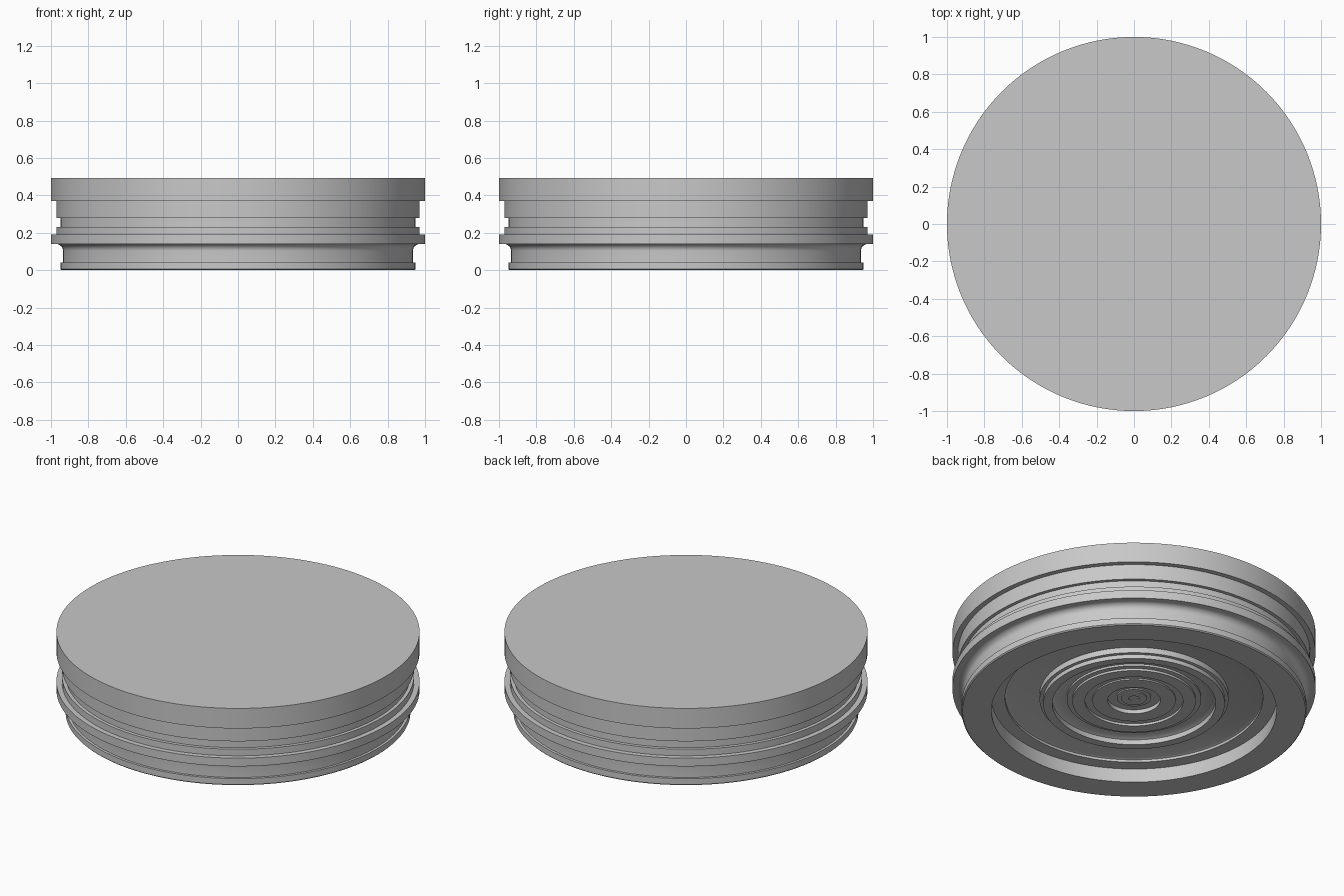
import bpy
import bmesh
import math

if "Cube" in bpy.data.objects:
    bpy.data.objects.remove(bpy.data.objects["Cube"], do_unlink=True)

SEGMENTS = 128

grey = bpy.data.materials.new("plain grey")
grey.use_nodes = True
colour = (0.58, 0.58, 0.58, 1)
grey.diffuse_color = colour
grey.node_tree.nodes["Principled BSDF"].inputs["Base Color"].default_value = colour


def lathe(name, profile):
    """Spin an (r, z) profile around the vertical axis."""
    bm = bmesh.new()
    verts = [bm.verts.new((r, 0, z)) for r, z in profile]
    edges = [bm.edges.new(pair) for pair in zip(verts, verts[1:])]
    bmesh.ops.spin(bm, geom=verts + edges, cent=(0, 0, 0), axis=(0, 0, 1),
                   angle=math.tau, steps=SEGMENTS, use_duplicate=False)
    bmesh.ops.remove_doubles(bm, verts=bm.verts, dist=0.0001)
    bmesh.ops.recalc_face_normals(bm, faces=bm.faces)
    mesh = bpy.data.meshes.new(name)
    bm.to_mesh(mesh)
    bm.free()
    mesh.materials.append(grey)
    obj = bpy.data.objects.new(name, mesh)
    bpy.context.collection.objects.link(obj)
    bpy.ops.object.select_all(action='DESELECT')
    obj.select_set(True)
    bpy.context.view_layer.objects.active = obj
    bpy.ops.object.shade_smooth_by_angle(angle=math.radians(30))
    return obj


# Outer wall: top disc, stepped grooves and flange
top_and_grooves = [
    (0, 0.492), (1, 0.492), (1, 0.37), (0.97, 0.37), (0.97, 0.278),
    (0.95, 0.278), (0.95, 0.23), (0.97, 0.23), (0.97, 0.19),
    (1, 0.19), (1, 0.14),
]

# Rounded hollow below the flange
fillet = [(0.972 - 0.037 * math.sin(a), 0.103 + 0.037 * math.cos(a))
          for a in (math.pi / 2 * i / 8 for i in range(9))]

# Foot rim and the recess beneath
foot_and_recess = [
    (0.935, 0.042), (0.95, 0.042), (0.95, 0.006), (0.944, 0),
    (0.785, 0), (0.785, 0.083), (0.71, 0.083), (0.71, 0.098),
    (0.695, 0.104), (0, 0.104),
]
lathe("body", top_and_grooves + fillet + foot_and_recess)

# Concentric stepped rings on the underside
lathe("underside_rings", [
    (0.52, 0.104), (0.52, 0.07), (0.5, 0.07), (0.5, 0.045),
    (0.45, 0.045), (0.45, 0.075), (0.43, 0.085), (0.37, 0.085),
    (0.37, 0.073), (0.34, 0.073), (0.34, 0.06), (0.27, 0.06),
    (0.27, 0.074), (0.23, 0.074), (0.23, 0.066), (0.145, 0.066),
    (0.145, 0.09), (0.095, 0.09), (0.095, 0.083), (0.07, 0.083),
    (0.07, 0.077), (0.03, 0.077), (0.03, 0.083), (0, 0.083),
])
